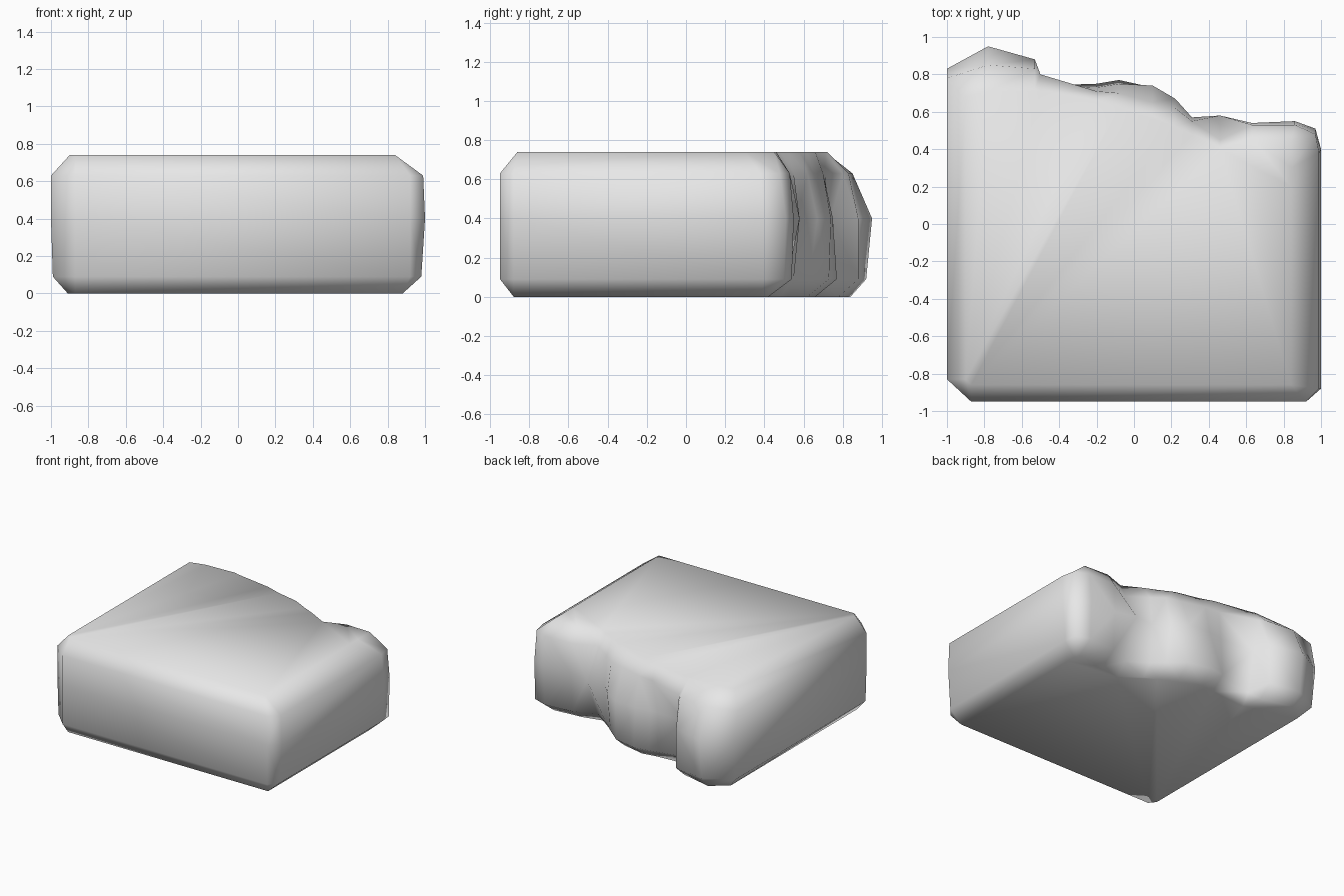
import bpy
import bmesh

cube = bpy.data.objects.get("Cube")
if cube:
    bpy.data.objects.remove(cube, do_unlink=True)


def make_material(name, colour):
    mat = bpy.data.materials.new(name)
    mat.use_nodes = True
    mat.diffuse_color = colour
    mat.node_tree.nodes["Principled BSDF"].inputs["Base Color"].default_value = colour
    return mat


# Each level: height, right limit, left limit, front limit
levels = [
    (0, -.91, .88, -.88),
    (.09, -.99, .98, -.95),
    (.4, -1, 1, -.95),
    (.63, -1, .99, -.95),
    (.74, -.9, .84, -.86),
]

# Lumpy broken back: x, then the depth of the edge at every level
broken_back = [
    (1, .3, .4, .4, .38, .2),
    (.97, .38, .5, .51, .48, .3),
    (.86, .42, .54, .55, .53, .45),
    (.63, .4, .52, .54, .53, .46),
    (.46, .36, .45, .58, .45, .4),
    (.31, .48, .55, .57, .55, .48),
    (.22, .52, .63, .67, .62, .52),
    (.1, .62, .73, .74, .65, .58),
    (-.08, .66, .77, .75, .7, .62),
    (-.2, .64, .75, .73, .71, .66),
    (-.5, .62, .68, .74, .8, .71),
    (-.53, .78, .88, .88, .83, .72),
    (-.78, .84, .92, .95, .85, .71),
    (-1, .74, .8, .83, .78, .68),
]

# Chamfered front corners, the same at every level before clamping
front_corners = [(-1, -.83), (-.87, -.95), (.92, -.95), (1, -.88)]


def ring_outline(index):
    """Return the closed outline of one level, drawn in to its limits."""
    height, right, left, front = levels[index]
    outline = [(row[0], row[index + 1]) for row in broken_back] + front_corners
    return [(min(max(x, right), left), max(y, front), height) for x, y in outline]


# Stone block: outlines joined from bottom to top
bm = bmesh.new()
rings = [[bm.verts.new(point) for point in ring_outline(i)] for i in range(len(levels))]
for lower, upper in zip(rings, rings[1:]):
    count = len(lower)
    for i in range(count):
        j = (i + 1) % count
        bm.faces.new((lower[i], lower[j], upper[j], upper[i]))
bm.faces.new(rings[-1])
bm.faces.new(list(reversed(rings[0])))
bmesh.ops.remove_doubles(bm, verts=bm.verts[:], dist=.001)
bmesh.ops.triangulate(bm, faces=bm.faces[:])
bmesh.ops.recalc_face_normals(bm, faces=bm.faces[:])

mesh = bpy.data.meshes.new("broken_block")
bm.to_mesh(mesh)
bm.free()
mesh.materials.append(make_material("light grey stone", (.8, .8, .8, 1)))

block = bpy.data.objects.new("broken_block", mesh)
bpy.context.collection.objects.link(block)

# Soft shading over the whole worn surface
for face in mesh.polygons:
    face.use_smooth = True
